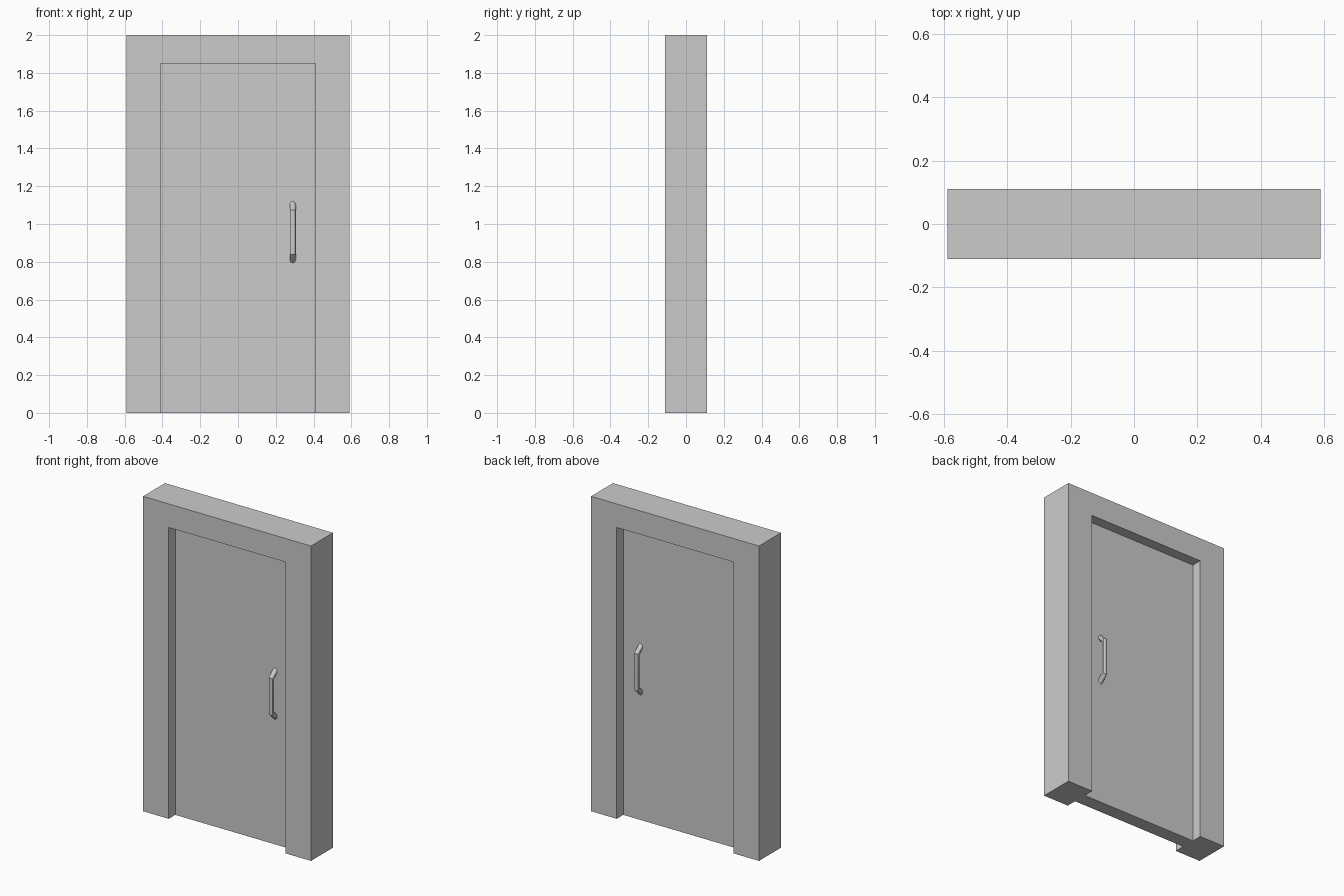
import bpy
import bmesh

if "Cube" in bpy.data.objects:
    bpy.data.objects.remove(bpy.data.objects["Cube"])

HALF_W, HALF_D, HEIGHT = 0.59, 0.11, 2.0     # outer frame
OPEN_W, OPEN_H = 0.41, 1.85                  # half width and height of opening
DOOR_D = 0.044                               # half thickness of door leaf


def extrude_profile(name, points, half_depth):
    """Extrude an (x, z) outline symmetrically along y."""
    bm = bmesh.new()
    face = bm.faces.new([bm.verts.new((x, -half_depth, z)) for x, z in points])
    new = bmesh.ops.extrude_face_region(bm, geom=[face])["geom"]
    verts = [g for g in new if isinstance(g, bmesh.types.BMVert)]
    bmesh.ops.translate(bm, vec=(0, 2 * half_depth, 0), verts=verts)
    bmesh.ops.recalc_face_normals(bm, faces=bm.faces)
    mesh = bpy.data.meshes.new(name)
    bm.to_mesh(mesh)
    bm.free()
    obj = bpy.data.objects.new(name, mesh)
    bpy.context.collection.objects.link(obj)
    return obj


def pull_handle(name, side):
    """Round bar with slanted ends that run into the door leaf."""
    x, zc, bar_y, half_bar, slope = 0.29, 0.957, 0.078, 0.112, 0.9
    root_y = DOOR_D - 0.025
    half_root = half_bar + (bar_y - root_y) * slope
    path = [(root_y, half_root), (bar_y, half_bar),
            (bar_y, -half_bar), (root_y, -half_root)]
    curve = bpy.data.curves.new(name, 'CURVE')
    curve.dimensions = '3D'
    curve.bevel_depth = 0.016
    curve.bevel_resolution = 4
    curve.use_fill_caps = True
    spline = curve.splines.new('POLY')
    spline.points.add(len(path) - 1)
    for p, (y, z) in zip(spline.points, path):
        p.co = (x, side * y, zc + z, 1)
    obj = bpy.data.objects.new(name, curve)
    bpy.context.collection.objects.link(obj)
    # Turn into a mesh with smooth sides and crisp bends
    bpy.ops.object.select_all(action='DESELECT')
    obj.select_set(True)
    bpy.context.view_layer.objects.active = obj
    bpy.ops.object.convert(target='MESH')
    bpy.ops.object.shade_smooth_by_angle()


# Door frame: two jambs joined by a head
extrude_profile("door_frame", [
    (-HALF_W, 0), (-OPEN_W, 0), (-OPEN_W, OPEN_H), (OPEN_W, OPEN_H),
    (OPEN_W, 0), (HALF_W, 0), (HALF_W, HEIGHT), (-HALF_W, HEIGHT)], HALF_D)

# Door leaf, recessed on both sides
extrude_profile("door_leaf", [
    (-OPEN_W, 0), (OPEN_W, 0), (OPEN_W, OPEN_H), (-OPEN_W, OPEN_H)], DOOR_D)

# Handles, front and back
pull_handle("front_handle", -1)
pull_handle("back_handle", 1)
